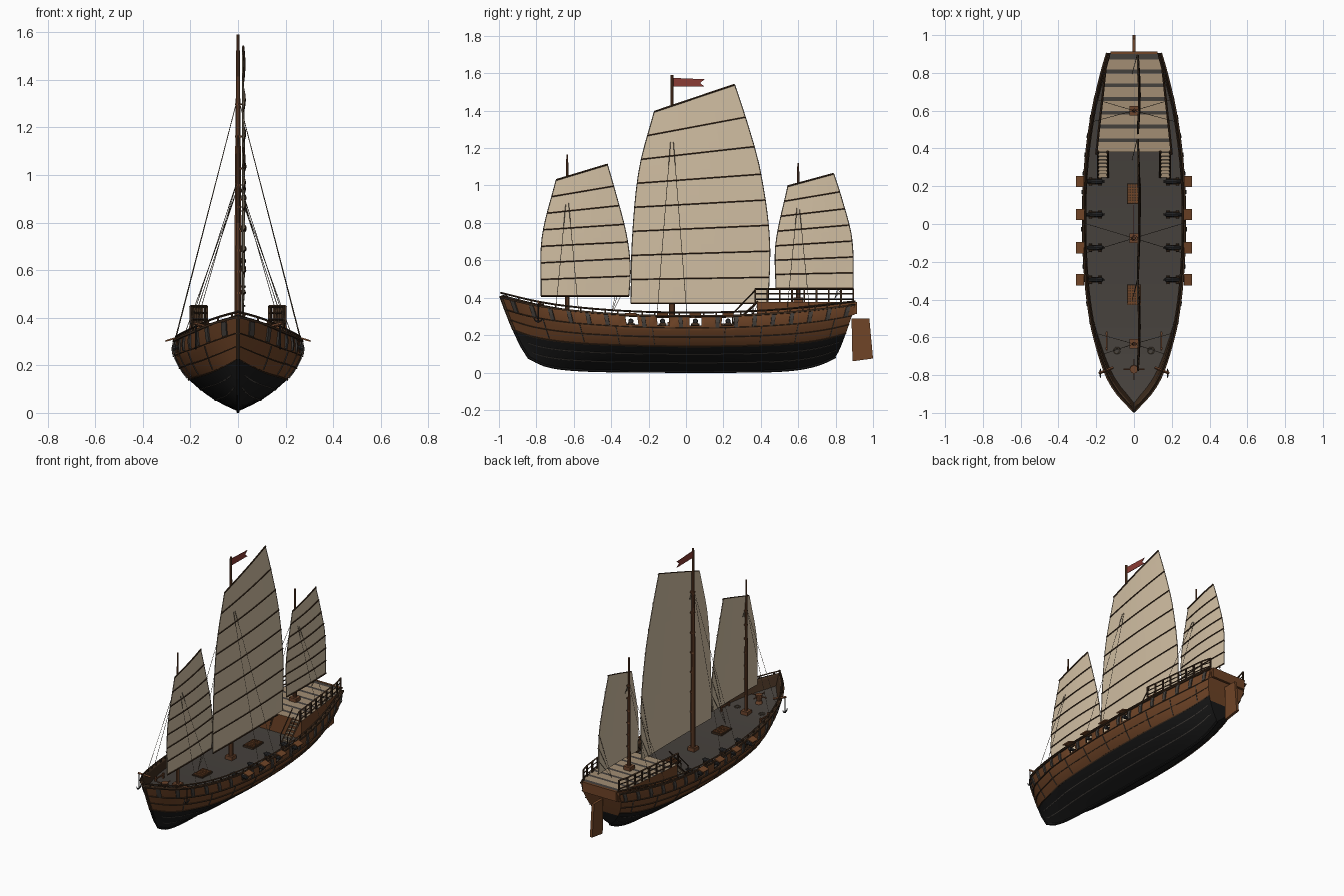
import bpy, bmesh, math
from mathutils import Vector as V, Matrix

if "Cube" in bpy.data.objects:
    bpy.data.objects.remove(bpy.data.objects["Cube"])

def mat(name, r, g, b):
    m = bpy.data.materials.new(name)
    m.diffuse_color = (r, g, b, 1)
    m.use_nodes = True
    m.node_tree.nodes["Principled BSDF"].inputs["Base Color"].default_value = m.diffuse_color
    return m
HULL = mat("hull_brown", .16, .058, .02)
TRIM = mat("dark_trim", .05, .026, .013)
TAR = mat("tar_black", .009, .009, .009)
DECK = mat("deck_grey", .06, .052, .045)
SAIL = mat("sail_canvas", .64, .52, .365)
PLANK = mat("pale_plank", .36, .27, .175)
WOOD = mat("mast_wood", .15, .058, .025)
FLAG = mat("flag_red", .26, .045, .035)
IRON = mat("iron", .025, .025, .026)
ROPE = mat("rope_brown", .12, .09, .06)

def obj(name, bm, *mats, smooth=False, recalc=True, solid=0, inner=0):
    if recalc:
        bmesh.ops.recalc_face_normals(bm, faces=bm.faces)
    me = bpy.data.meshes.new(name)
    bm.to_mesh(me); bm.free()
    o = bpy.data.objects.new(name, me)
    bpy.context.collection.objects.link(o)
    for m in mats:
        me.materials.append(m)
    if solid:
        md = o.modifiers.new("thickness", 'SOLIDIFY')
        md.thickness = solid; md.offset = -1
        md.material_offset = inner; md.material_offset_rim = inner
    if smooth:
        bpy.context.view_layer.objects.active = o
        o.select_set(True)
        bpy.ops.object.shade_smooth_by_angle(angle=math.radians(35))
        o.select_set(False)
    return o

def box(bm, c, size, rot=None):
    m = Matrix.Translation(c) @ (rot or Matrix()) @ Matrix.Diagonal((*size, 1))
    return bmesh.ops.create_cube(bm, size=1, matrix=m)

def tube(bm, pts, r, n=6):
    pts = [V(p) for p in pts]
    rs = r if isinstance(r, (list, tuple)) else [r] * len(pts)
    rings = []
    for i, p in enumerate(pts):
        t = (pts[min(i + 1, len(pts) - 1)] - pts[max(i - 1, 0)]).normalized()
        a = t.cross(V((1, 0, 0)) if abs(t.x) < .8 else V((0, 1, 0))).normalized()
        b = t.cross(a)
        rings.append([bm.verts.new(p + rs[i] * (a * math.cos(k * math.tau / n) + b * math.sin(k * math.tau / n))) for k in range(n)])
    for A, B in zip(rings, rings[1:]):
        for k in range(n):
            bm.faces.new((A[k], A[(k + 1) % n], B[(k + 1) % n], B[k]))
    bm.faces.new(rings[0]); bm.faces.new(rings[-1])

def herm(tab, x):
    x = max(tab[0][0], min(tab[-1][0], x))
    sl = lambda i, j: (tab[j][1] - tab[i][1]) / (tab[j][0] - tab[i][0])
    i = max(k for k in range(len(tab) - 1) if tab[k][0] <= x)
    (x0, a), (x1, b) = tab[i], tab[i + 1]
    h = x1 - x0; t = (x - x0) / h
    m0 = sl(max(i - 1, 0), i + 1); m1 = sl(i, min(i + 2, len(tab) - 1))
    return a * (2*t**3 - 3*t*t + 1) + m0*h*(t**3 - 2*t*t + t) + b * (3*t*t - 2*t**3) + m1*h*(t**3 - t*t)

# hull form: half width and sheer by station, keel line, section shape
Y0, Y1 = -.99, .905
WID = [(-.99, 0), (-.9, .085), (-.8, .145), (-.6, .208), (-.4, .243), (-.2, .26), (0, .266), (.2, .262), (.4, .246), (.6, .216), (.8, .17), (.905, .14)]
SHEER = [(-.99, .41), (-.8, .365), (-.6, .335), (-.3, .312), (0, .305), (.3, .31), (.6, .33), (.905, .365)]
KEEL = [(-.84, .08), (-.75, .038), (-.6, .016), (-.3, .008), (.4, .008), (.6, .02), (.72, .048), (.8, .085)]
SEC = [(0, 0), (.16, .37), (.45, .78), (.68, .96), (.86, 1.03), (1, 1)]

def hp(u, s, side=1):
    yk = -.84 + 1.64 * (u - Y0) / (Y1 - Y0)
    zk, zs = herm(KEEL, yk), herm(SHEER, u)
    b = .6 * max(0, min(1, (-.55 - u) / .45))
    f = herm(SEC, s) * (1 - b) + s ** .9 * b
    return V((side * herm(WID, u) * f, yk + (u - yk) * s ** .8, zk + (zs - zk) * s))

def deck_z(y):
    return hp(y, .8).z

PORTS = (-.295, -.125, .05, .225)
us = sorted([Y0 + (Y1 - Y0) * i / 40 for i in range(41) if all(abs(Y0 + (Y1 - Y0) * i / 40 - p) > .045 for p in PORTS)]
            + [p + d for p in PORTS for d in (-.033, .033)])
ss = [0, .08, .16, .25, .35, .45, .54, .62, .72, .81, .96, 1]

# hull shell with open gun ports, dark inside
bm = bmesh.new()
for side in (1, -1):
    G = [[bm.verts.new(hp(u, s, side)) for s in ss] for u in us]
    for i in range(len(us) - 1):
        for j in range(len(ss) - 1):
            if ss[j] == .81 and any(abs((us[i] + us[i + 1]) / 2 - p) < .01 for p in PORTS):
                continue
            q = [G[i][j], G[i + 1][j], G[i + 1][j + 1], G[i][j + 1]]
            bm.faces.new(q if side > 0 else q[::-1]).material_index = int(ss[j] < .44)
L, R = ([bm.verts.new(hp(Y1, s, sd)) for s in ss] for sd in (-1, 1))
for j in range(len(ss) - 1):
    bm.faces.new((L[j], L[j + 1], R[j + 1], R[j])).material_index = int(ss[j] < .3)
bmesh.ops.remove_doubles(bm, verts=bm.verts, dist=.0004)
obj("hull", bm, HULL, TAR, TRIM, TRIM, recalc=False, solid=.014, inner=2, smooth=True)

# plates lying on the hull skin: wales, strakes, ribs
def plate(bm, u0, u1, s0, s1, nu, ns, th):
    for side in (1, -1):
        A, B = [], []
        for i in range(nu + 1):
            ra, rb = [], []
            for j in range(ns + 1):
                u, s = u0 + (u1 - u0) * i / nu, s0 + (s1 - s0) * j / ns
                p = hp(u, s)
                n = (hp(min(u + .01, Y1), s) - hp(max(u - .01, Y0), s)).cross(hp(u, min(s + .02, 1)) - hp(u, max(s - .02, 0))).normalized()
                for row, d in ((ra, -.002), (rb, th)):
                    q = p + n * d
                    row.append(bm.verts.new((side * max(q.x, 0), q.y, q.z)))
            A.append(ra); B.append(rb)
        for i in range(nu):
            for j in range(ns):
                bm.faces.new((B[i][j], B[i + 1][j], B[i + 1][j + 1], B[i][j + 1]))
            for j in (0, ns):
                bm.faces.new((A[i][j], A[i + 1][j], B[i + 1][j], B[i][j]))
        for i in (0, nu):
            for j in range(ns):
                bm.faces.new((A[i][j], A[i][j + 1], B[i][j + 1], B[i][j]))

bm = bmesh.new()
for s0, s1, th in ((.44, .455, .004), (.605, .62, .005), (.77, .785, .006), (.97, 1, .008)):
    plate(bm, Y0, Y1, s0, s1, 44, 1, th)
obj("wales", bm, TRIM)
bm = bmesh.new()
for s0 in (.15, .3):
    plate(bm, -.93, .88, s0, s0 + .012, 40, 1, .002)
for k in range(19):
    u = -.93 + .1 * k
    if all(abs(u - p) > .045 for p in PORTS):
        plate(bm, u - .011, u + .011, .79, .965, 1, 2, .006)
    if k % 2:
        plate(bm, u + .04, u + .045, .47, .76, 1, 4, .003)
obj("hull_ribs", bm, DECK)

# keel and stem
bm = bmesh.new()
tube(bm, [hp(Y0, s) for s in (1, .8, .6, .4, .2, 0)] + [hp(u, 0) for u in us[1:]], .008)
obj("keel", bm, TAR)
bm = bmesh.new()
tube(bm, [hp(Y0, s) for s in (1, .8, .6, .45)], .0095)
obj("stem", bm, TRIM)

# main deck
bm = bmesh.new()
rows = [(hp(u, .8, -1), hp(u, .8)) for u in us]
rows = [[bm.verts.new((p.x * .97, p.y, p.z)) for p in r] for r in rows]
for a, b in zip(rows, rows[1:]):
    bm.faces.new((a[0], a[1], b[1], b[0]))
obj("main_deck", bm, DECK)

# open top rail with posts
bm = bmesh.new()
for sd in (1, -1):
    tube(bm, [hp(u, 1, sd) + V((-sd * .005, 0, .016)) for u in us], .005, 4)
    for k in range(28):
        p = hp(-.96 + .066 * k, 1, sd)
        box(bm, p + V((-sd * .005, 0, .006)), (.008, .008, .022))
obj("top_rail", bm, TRIM)

# stern platform: striped planks, wooden walls
PZ = .376
pw = lambda y: min(.203 - .11 * (y - .38), herm(WID, y) - .008)
bm = bmesh.new()
ys = [.38]
while ys[-1] < .82:
    ys += [ys[-1] + .053, ys[-1] + .073]
ys[-1] = .9
rows = [[bm.verts.new((x * pw(y), y, z)) for x, z in ((-1, deck_z(y)), (-1, PZ), (1, PZ), (1, deck_z(y)))] for y in ys]
for i, (a, b) in enumerate(zip(rows, rows[1:])):
    for k in range(3):
        bm.faces.new((a[k], a[k + 1], b[k + 1], b[k])).material_index = 0 if k != 1 else 1 + i % 2
for r in (rows[0], rows[-1]):
    bm.faces.new(r)
box(bm, (0, .907, .345), (.25, .014, .065))
obj("stern_platform", bm, HULL, PLANK, DECK)

# stern railing
bm = bmesh.new()
for sd in (1, -1):
    line = [(sd * (pw(y) - .004), y) for y in [.37 + .0655 * k for k in range(9)]]
    for z, r in ((.392, .005), (.42, .004), (.447, .006)):
        tube(bm, [(x, y, z) for x, y in line], r, 4)
    for x, y in line:
        box(bm, (x, y, .412), (.009, .009, .074))
obj("stern_railing", bm, TRIM)

# stairs to the platform
tr, st = bmesh.new(), bmesh.new()
for sd in (1, -1):
    for k in range(7):
        box(tr, (sd * .165, .255 + .019 * k, .258 + .018 * k), (.046, .017, .006))
    for x in (.139, .191):
        tube(st, [(sd * x, .245, .248), (sd * x, .385, .38)], .006, 4)
        tube(st, [(sd * x, .245, .31), (sd * x, .375, .445)], .004, 4)
        tube(st, [(sd * x, .25, .25), (sd * x, .25, .315)], .004, 4)
obj("stair_treads", tr, PLANK); obj("stair_sides", st, TRIM)

# cannons, carriages and raised port lids
gun, car, lid = bmesh.new(), bmesh.new(), bmesh.new()
for p in PORTS:
    for sd in (1, -1):
        tube(gun, [(sd * x, p, .275) for x in (.155, .165, .17, .2, .26, .262, .275)], [.004, .006, .014, .013, .009, .012, .012], 10)
        box(car, (sd * .205, p, .258), (.07, .03, .018))
        for dx in (-.025, .025):
            tube(car, [(sd * .205 + dx, p - .022, .253), (sd * .205 + dx, p + .022, .253)], .008, 8)
        box(lid, (sd * .285, p, .308), (.042, .06, .007), Matrix.Rotation(sd * .3, 4, 'Y'))
obj("cannon_barrels", gun, IRON, smooth=True); obj("cannon_carriages", car, TRIM); obj("port_lids", lid, HULL)

# grating hatches
fr, gr = bmesh.new(), bmesh.new()
for y in (.16, -.375):
    z = deck_z(y)
    box(fr, (0, y, z + .005), (.075, .11, .012))
    for k in range(5):
        box(gr, (-.026 + .013 * k, y, z + .013), (.006, .1, .005))
    for k in range(7):
        box(gr, (0, y - .042 + .014 * k, z + .013), (.066, .006, .005))
obj("hatch_frames", fr, TRIM); obj("hatch_gratings", gr, HULL)

# masts, sails, battens and rigging
RIGS = [  # name, mast y, top z, radius, shroud z, shroud spread, luff, leech, battens
    ("fore", -.635, 1.165, .010, .985, .06, [(0, -.775, .41), (.5, -.77, .72), (1, -.695, 1.03)],
     [(0, -.305, .41), (.2, -.297, .557), (.5, -.32, .745), (.84, -.383, .985), (1, -.42, 1.113)], 7),
    ("main", -.075, 1.59, .014, 1.33, .08, [(0, -.295, .37), (.34, -.287, .72), (.7, -.25, 1.09), (1, -.17, 1.395)],
     [(0, .44, .37), (.31, .447, .717), (.65, .395, 1.09), (.87, .32, 1.36), (1, .26, 1.54)], 8),
    ("mizzen", .6, 1.12, .010, .95, .06, [(0, .48, .45), (.45, .48, .69), (1, .544, .997)],
     [(0, .895, .45), (.45, .887, .717), (.8, .833, .93), (1, .79, 1.064)], 7)]
rope = bmesh.new()
for name, my, mz, r, sz, spread, luff, leech, nb in RIGS:
    edge = lambda tab, v: (herm([(a, b) for a, b, c in tab], v), herm([(a, c) for a, b, c in tab], v))
    def sp(t, v, dx=0):
        (ya, za), (yb, zb) = edge(luff, v), edge(leech, v)
        return V((.02 + .01 * math.sin(math.pi * t) * math.sin(math.pi * (.15 + .7 * v)) + dx, ya + (yb - ya) * t, za + (zb - za) * t))
    base = PZ if my > .4 else deck_z(my)
    bm = bmesh.new()
    tube(bm, [(0, my, base), (0, my, mz * .6), (0, my, mz)], [r * 1.15, r, r * .5], 10)
    box(bm, (0, my, base + .012), (.05, .05, .024))
    for k in range(nb):   # parrel hoops
        z = sp((my - luff[0][1]) / (leech[0][1] - luff[0][1]), k / nb).z
        tube(bm, [(.003, my, z - .004), (.003, my, z + .004)], r * 1.15, 8)
    obj(name + "_mast", bm, WOOD, smooth=True)
    bm = bmesh.new()
    N = 3 * nb
    G = [[bm.verts.new(sp(i / 10, j / N)) for j in range(N + 1)] for i in range(11)]
    for i in range(10):
        for j in range(N):
            bm.faces.new((G[i][j], G[i + 1][j], G[i + 1][j + 1], G[i][j + 1]))
    obj(name + "_sail", bm, SAIL, recalc=False, solid=.003)
    bm = bmesh.new()
    for k in range(nb + 1):
        tube(bm, [sp(i / 10, k / nb, .002) for i in range(11)], .005 if k in (0, nb) else .0042, 5)
    obj(name + "_battens", bm, TRIM)
    for sd in (1, -1):
        for d in (-spread, spread):
            tube(rope, [(0, my, sz), hp(my + d, 1, sd)], .0014, 4)
    for k in range(1, 4):
        tube(rope, [sp(1, k / nb, -.004), (-.01, leech[0][1] - .1, base + .02)], .0012, 4)
    for t in (0, 1):
        tube(rope, [sp(t, j / 12) for j in range(13)], .0018, 4)
obj("rigging", rope, ROPE)

# swallow-tailed pennant
bm = bmesh.new()
vs = [bm.verts.new((0, y, z)) for y, z in ((-.07, 1.53), (.1, 1.528), (.075, 1.548), (.1, 1.568), (-.07, 1.575))]
bm.faces.new(vs)
obj("pennant", bm, FLAG, solid=.003)

# rudder
bm = bmesh.new()
sides = [[bm.verts.new((x, y, z)) for y, z in ((.885, .29), (.98, .29), (1, .075), (.89, .06))] for x in (-.009, .009)]
for k in range(4):
    bm.faces.new((sides[0][k], sides[0][(k + 1) % 4], sides[1][(k + 1) % 4], sides[1][k]))
for f in sides:
    bm.faces.new(f)
obj("rudder", bm, HULL)

# capstan, bitts, rope coils, catheads and anchors at the bow
cap, coil, anc = bmesh.new(), bmesh.new(), bmesh.new()
z = deck_z(-.77)
tube(cap, [(0, -.77, z), (0, -.77, z + .02), (0, -.77, z + .045), (0, -.77, z + .06)], [.024, .015, .022, .022], 10)
for k in range(2):
    d = V((math.cos(k * math.pi / 2), math.sin(k * math.pi / 2), 0)) * .055
    c = V((0, -.77, z + .05))
    tube(cap, [c - d, c + d], .004, 5)
for sd in (1, -1):
    box(cap, (sd * .145, -.62, deck_z(-.62) + .022), (.008, .1, .008))
    for y in (-.66, -.58):
        box(cap, (sd * .145, y, deck_z(y) + .018), (.01, .01, .036))
    c = V((sd * .09, -.67, deck_z(-.67) + .006))
    tube(coil, [c + V((math.cos(k * .55), math.sin(k * .55), 0)) * .016 for k in range(12)], .004, 5)
    tube(cap, [(sd * .11, -.76, .355), (sd * .185, -.79, .375)], .007, 4)
    x = sd * .178
    tube(anc, [(x, -.79, .37), (x, -.79, .27)], .003, 6)
    tube(anc, [(x, -.79 + .024 * math.sin(a), .295 - .024 * math.cos(a)) for a in (-1.4, -.7, 0, .7, 1.4)], [.002, .004, .005, .004, .002], 6)
obj("capstan_and_bitts", cap, WOOD); obj("rope_coils", coil, ROPE); obj("anchors", anc, IRON)
